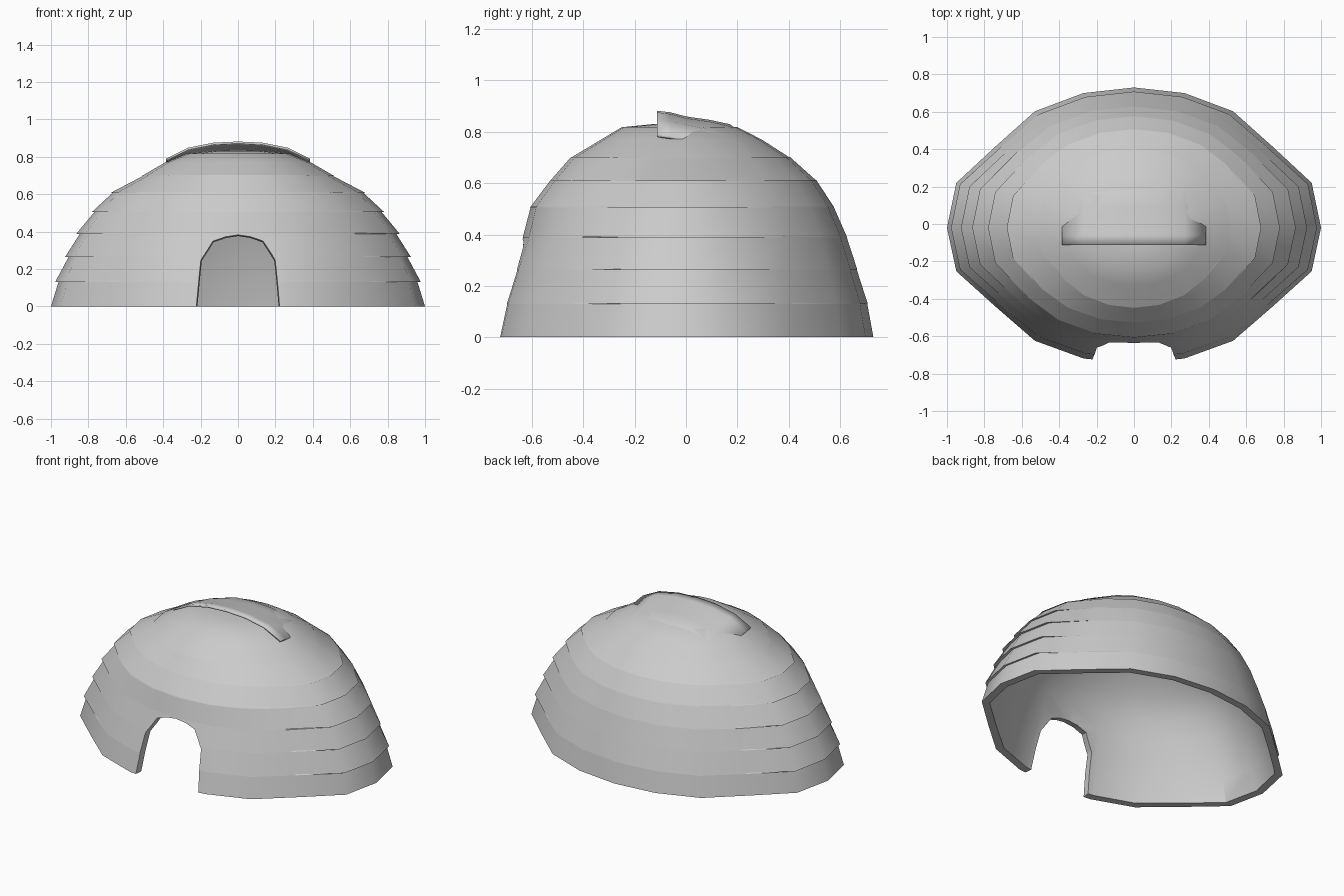
import bpy, bmesh

if "Cube" in bpy.data.objects:
    bpy.data.objects.remove(bpy.data.objects["Cube"])

# quarter outline of a ring: x factor, y factor at base, y factor near top
QUARTER = [(1, 0, 0), (.95, .32, .32), (.74, .58, .67), (.53, .83, .85), (.27, .96, .965), (0, 1, 1)]
# outer tiers: half width, back depth, front depth, z, and how far the ends overhang the tier below
TIERS = [(1.0, .73, .748, 0, 0), (.958, .705, .717, .136, 0), (.96, .708, .72, .13, .018),
         (.903, .663, .674, .270, 0), (.905, .667, .678, .264, .02),
         (.843, .625, .633, .393, 0), (.845, .628, .636, .388, .02),
         (.763, .574, .604, .511, 0), (.765, .577, .607, .506, .015),
         (.665, .507, .527, .613, 0), (.667, .510, .530, .608, .013),
         (.50, .405, .448, .702, 0), (.502, .407, .45, .698, .012),
         (.39, .295, .33, .77, 0), (.27, .20, .25, .818, 0), (.14, .10, .13, .83, 0)]
INNER = [(.16, .11, .13, .795, 0), (.36, .27, .30, .742, 0), (.47, .375, .413, .672, 0),
         (.63, .472, .495, .582, 0), (.725, .535, .565, .482, 0), (.80, .585, .597, .37, 0),
         (.86, .621, .635, .25, 0), (.913, .658, .671, .13, 0), (.95, .685, .70, 0, 0)]


def ring_points(a, back, front, z, flare):
    t = z / .84
    q = [(x * a + (flare if x > .9 else 0), y0 + (y1 - y0) * t) for x, y0, y1 in QUARTER]
    shift = lambda f: -.02 * (1 - f)          # side corners sit slightly forward
    half = [(x, f * back + shift(f)) for x, f in q]
    half += [(-x, y) for x, y in reversed(half[:-1])]
    fr = [(-x, -f * front + shift(f)) for x, f in q[1:]]
    fr += [(-x, y) for x, y in reversed(fr[:-1])]
    return [(x, y, z) for x, y in half + fr]


def make_object(name, bm):
    bmesh.ops.recalc_face_normals(bm, faces=bm.faces)
    me = bpy.data.meshes.new(name)
    bm.to_mesh(me)
    bm.free()
    ob = bpy.data.objects.new(name, me)
    bpy.context.collection.objects.link(ob)
    return ob


def activate(ob):
    bpy.ops.object.select_all(action='DESELECT')
    ob.select_set(True)
    bpy.context.view_layer.objects.active = ob


# dome shell: outer tiers, inner lining, closed along the bottom rim
bm = bmesh.new()
outer = [[bm.verts.new(p) for p in ring_points(*r)] for r in TIERS]
inner = [[bm.verts.new(p) for p in ring_points(*r)] for r in INNER]
n = len(outer[0])


def bridge(a, b):
    for i in range(n):
        j = (i + 1) % n
        bm.faces.new((a[i], a[j], b[j], b[i]))


for loops in (outer, inner):
    for a, b in zip(loops, loops[1:]):
        bridge(a, b)
bridge(outer[0], inner[-1])
for loop, z in ((outer[-1], .838), (inner[0], .805)):
    tip = bm.verts.new((0, 0, z))
    for i in range(n):
        bm.faces.new((loop[i], loop[(i + 1) % n], tip))
dome = make_object("dome_shell", bm)

# doorway cutter, narrowing towards the inside
bm = bmesh.new()
arch = [(.221, -.1), (.221, 0), (.204, .25), (.14, .355), (.07, .379), (0, .389)]
arch += [(-x, z) for x, z in reversed(arch[:-1])]
near = [bm.verts.new((x * 1.13, -.95, z * 1.11)) for x, z in arch]
far = [bm.verts.new((x * .78, -.3, z * .85)) for x, z in arch]
bm.faces.new(near)
bm.faces.new(far)
for i in range(len(arch)):
    j = (i + 1) % len(arch)
    bm.faces.new((near[i], near[j], far[j], far[i]))
cutter = make_object("doorway_cutter", bm)
cutter.hide_render = True
mod = dome.modifiers.new("doorway", 'BOOLEAN')
mod.operation = 'DIFFERENCE'
mod.solver = 'EXACT'
mod.object = cutter
activate(dome)
bpy.ops.object.modifier_apply(modifier=mod.name)
bpy.data.objects.remove(cutter)

# roof flap: raised lip at the front, sinking into the dome at the back
XS = [-.385, -.27, -.13, 0, .13, .27, .385]
ROWS = [(-.112, [.79, .848, .876, .882]), (-.06, [.783, .842, .869, .876]),
        (0, [.768, .828, .853, .86]), (.09, [.735, .808, .84, .847]),
        (.17, [.70, .782, .822, .83]), (.25, [.64, .71, .765, .775])]
bm = bmesh.new()
grid = [[bm.verts.new((x, y, z)) for x, z in zip(XS, zs + zs[2::-1])] for y, zs in ROWS]
for a, b in zip(grid, grid[1:]):
    for i in range(len(XS) - 1):
        bm.faces.new((a[i], a[i + 1], b[i + 1], b[i]))
flap = make_object("roof_flap", bm)
if flap.data.polygons[0].normal.z < 0:
    flap.data.flip_normals()
sol = flap.modifiers.new("thickness", 'SOLIDIFY')
sol.thickness = .012
sol.offset = -1

for ob in (dome, flap):
    activate(ob)
    bpy.ops.object.shade_smooth_by_angle(angle=.6)
